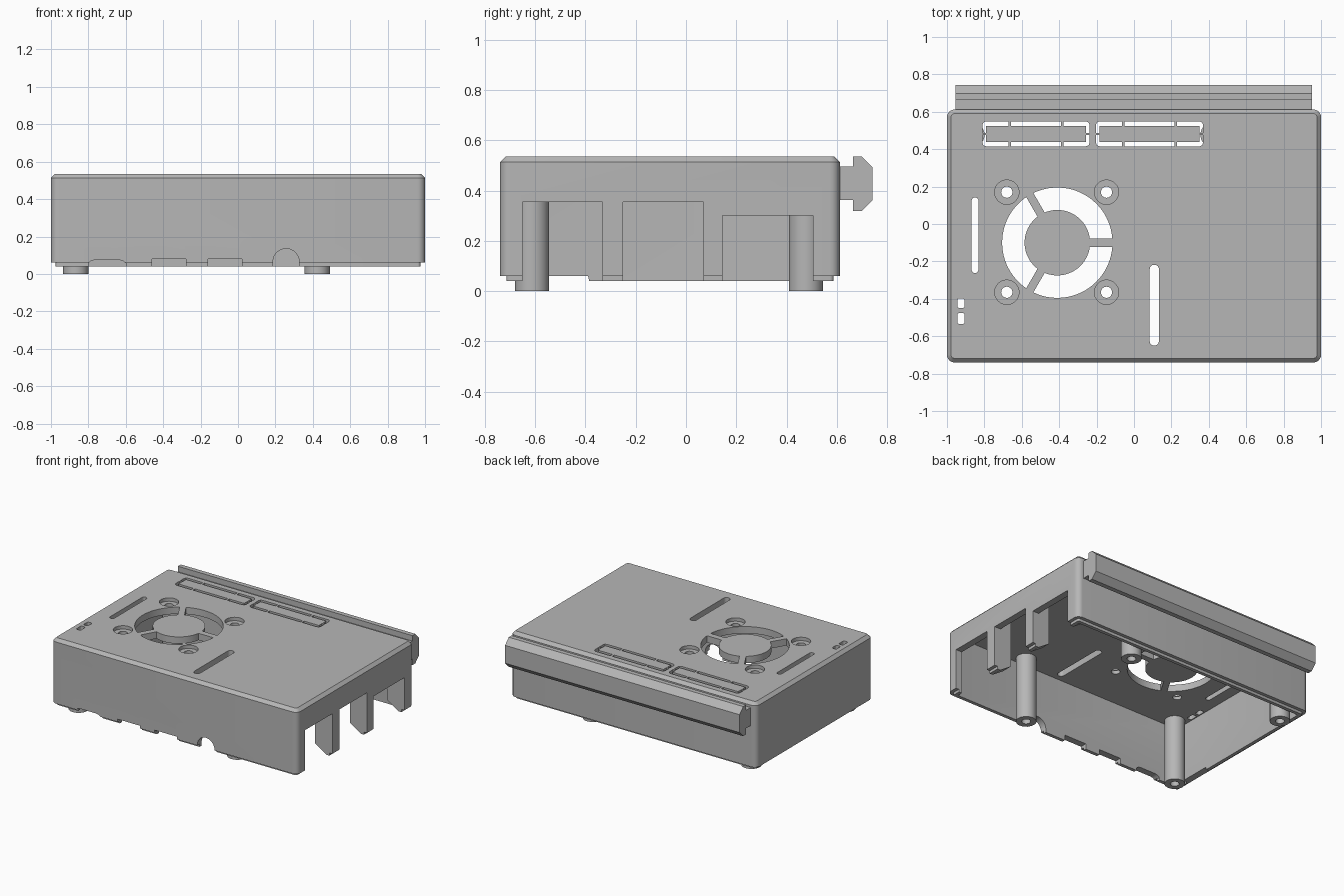
import bpy, bmesh
from math import sin, cos, asin, pi, radians

cube = bpy.data.objects.get("Cube")
if cube:
    bpy.data.objects.remove(cube)

grey = bpy.data.materials.new("plain grey")
grey.use_nodes = True
grey.diffuse_color = (0.47, 0.47, 0.47, 1)
grey.node_tree.nodes["Principled BSDF"].inputs["Base Color"].default_value = (0.47, 0.47, 0.47, 1)


def finish(name, bm):
    bmesh.ops.recalc_face_normals(bm, faces=bm.faces)
    mesh = bpy.data.meshes.new(name)
    bm.to_mesh(mesh)
    bm.free()
    mesh.materials.append(grey)
    obj = bpy.data.objects.new(name, mesh)
    bpy.context.collection.objects.link(obj)
    return obj


def loft(name, rings):
    """Skin rings of equal length and cap both ends."""
    bm = bmesh.new()
    loops = [[bm.verts.new(p) for p in ring] for ring in rings]
    n = len(loops[0])
    for a, b in zip(loops, loops[1:]):
        for i in range(n):
            j = (i + 1) % n
            bm.faces.new((a[i], a[j], b[j], b[i]))
    bm.faces.new(loops[0])
    bm.faces.new(loops[-1])
    return finish(name, bm)


def prism(name, pts, axis, lo, hi):
    """Extrude a 2D outline along one axis."""
    place = {"x": lambda p, d: (d, p[0], p[1]),
             "y": lambda p, d: (p[0], d, p[1]),
             "z": lambda p, d: (p[0], p[1], d)}[axis]
    return loft(name, [[place(p, d) for p in pts] for d in (lo, hi)])


def rect(x0, x1, y0, y1):
    return [(x0, y0), (x1, y0), (x1, y1), (x0, y1)]


def arc(cx, cy, r, a0, a1, n):
    return [(cx + r * cos(a0 + (a1 - a0) * i / n),
             cy + r * sin(a0 + (a1 - a0) * i / n)) for i in range(n + 1)]


def circle(cx, cy, r, n=40):
    return arc(cx, cy, r, 0, 2 * pi, n)[:-1]


def rounded(x0, x1, y0, y1, r, n=6):
    corners = [(x1 - r, y1 - r), (x0 + r, y1 - r), (x0 + r, y0 + r), (x1 - r, y0 + r)]
    return [p for k, (x, y) in enumerate(corners)
            for p in arc(x, y, r, k * pi / 2, (k + 1) * pi / 2, n)]


TOP, CEILING, RIM, BASE = 0.535, 0.485, 0.06, 0.04


# Shell: ceiling, inner wall, stepped lip, outer wall and chamfered top
def shell_ring(inset, z):
    pts = rounded(-1 + inset, 1 - inset, -0.74 + inset, 0.612 - inset,
                  max(0.04 - inset, 0.015))
    return [(x, y, z) for x, y in pts]


shell = loft("case_shell", [shell_ring(d, z) for d, z in (
    (0.05, CEILING), (0.05, BASE), (0.025, BASE), (0.025, RIM),
    (0, RIM), (0, TOP - 0.022), (0.022, TOP))])

cutters = []


def cut_top(pts, z=0.4):
    cutters.append(prism("cutter", pts, "z", z, 0.6))


# Fan grille: three openings between parallel-sided spokes
fx, fy, outer, inner, half = -0.41, -0.1, 0.295, 0.175, 0.022
for k in range(3):
    a, b = k * 2 * pi / 3, (k + 1) * 2 * pi / 3
    ao, ai = asin(half / outer), asin(half / inner)
    cut_top(arc(fx, fy, outer, a + ao, b - ao, 24) + arc(fx, fy, inner, b - ai, a + ai, 24))

# Fan screw holes with flat counterbores
for x in (-0.68, -0.147):
    for y in (-0.365, 0.17):
        cut_top(circle(x, y, 0.065), TOP - 0.025)
        cut_top(circle(x, y, 0.03, 24))

# Long and short slots in the top
for x0, x1, y0, y1, r in ((-0.868, -0.832, -0.262, 0.142, 0.017),
                          (0.084, 0.133, -0.65, -0.218, 0.023),
                          (-0.943, -0.907, -0.45, -0.397, 0.01),
                          (-0.943, -0.907, -0.535, -0.475, 0.01)):
    cut_top(rounded(x0, x1, y0, y1, r))

# Break-out panels: outline slots interrupted by thin bridges
hx, hy, ix, iy, bx, c = 0.287, 0.067, 0.267, 0.043, 0.14, 0.02
for cx in (-0.524, 0.083):
    cy = 0.482
    for sx in (-1, 1):
        for sy in (-1, 1):
            corner = [(hx, 0.005), (hx, hy - c), (hx - c * 0.3, hy - c * 0.3), (hx - c, hy),
                      (bx + 0.007, hy), (bx + 0.007, iy), (ix, iy), (ix, 0.005)]
            cut_top([(cx + sx * x, cy + sy * y) for x, y in corner])
    for sy in (-1, 1):
        cut_top(rect(cx - bx + 0.007, cx + bx - 0.007, *sorted((cy + sy * iy, cy + sy * hy))))

# Tall connector openings in the +x wall
for y0, y1, z in ((-0.65, -0.332, 0.355), (-0.25, 0.07, 0.355), (0.145, 0.505, 0.3)):
    cutters.append(prism("cutter", rect(y0, y1, -0.1, z), "x", 0.8, 1.1))

# Shallow connector notches along the front edge
notches = [
    [(-0.8, 0), (-0.8, 0.058), (-0.785, 0.07), (-0.765, 0.075),
     (-0.635, 0.075), (-0.615, 0.07), (-0.6, 0.058), (-0.6, 0)],
    rect(-0.46, -0.278, 0, 0.08),
    rect(-0.16, 0.022, 0, 0.08),
    arc(0.257, 0.065, 0.07, 0, pi, 24) + [(0.187, 0), (0.327, 0)],
]
for pts in notches:
    cutters.append(prism("cutter", pts, "y", -0.8, -0.6))

# Card gap in the lip of the -x wall
cutters.append(prism("cutter", [(-0.62, 0), (-0.375, 0), (-0.39, 0.0605), (-0.62, 0.0605)],
                     "x", -1.1, -0.9))

bpy.context.view_layer.objects.active = shell
for cutter in cutters:
    mod = shell.modifiers.new("cut", "BOOLEAN")
    mod.operation, mod.solver, mod.object = "DIFFERENCE", "EXACT", cutter
    bpy.ops.object.modifier_apply(modifier=mod.name)
    bpy.data.objects.remove(cutter)

parts = [shell]

# Four screw posts, each with a blind hole from below
for sx, x in (("right", -0.867), ("left", 0.423)):
    for sy, y in (("front", -0.612), ("back", 0.477)):
        rings = [[(px, py, z) for px, py in circle(x, y, r, 32)]
                 for r, z in ((0.03, 0.3), (0.03, 0), (0.068, 0), (0.068, CEILING))]
        parts.append(loft(f"{sy}_{sx}_post", rings))

# Ribs beside the connector openings, bevelled at the inner foot
for k, (y0, y1) in enumerate(((-0.332, -0.25), (0.07, 0.145), (0.505, 0.565))):
    profile = [(0.86, CEILING), (0.86, 0.1), (0.95, BASE), (0.97, BASE), (0.97, CEILING)]
    parts.append(prism(f"port_rib_{k + 1}", profile, "y", y0, y1))

# Mounting rail along the back
side = [(0.6, 0.495), (0.665, 0.495), (0.665, TOP), (0.699, TOP), (0.742, 0.492),
        (0.742, 0.361), (0.699, 0.318), (0.665, 0.318), (0.665, 0.363), (0.6, 0.363)]
parts.append(prism("back_rail", side, "x", -0.955, 0.952))

for obj in parts:
    bpy.ops.object.select_all(action="DESELECT")
    obj.select_set(True)
    bpy.context.view_layer.objects.active = obj
    bpy.ops.object.shade_smooth_by_angle(angle=radians(30))
